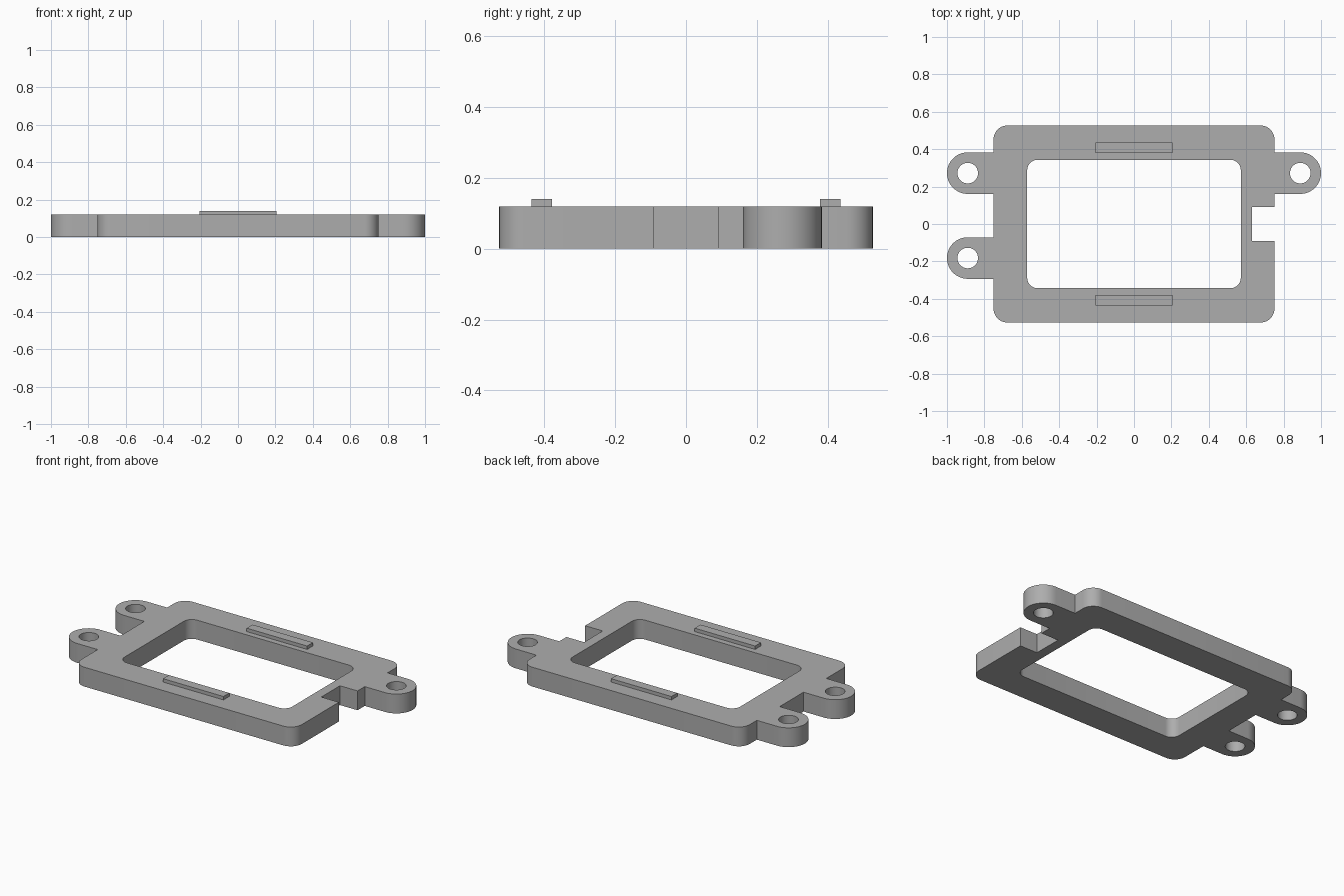
import bpy, bmesh
from math import cos, sin, pi, radians

cube = bpy.data.objects.get("Cube")
if cube:
    bpy.data.objects.remove(cube, do_unlink=True)

grey = bpy.data.materials.new("plain grey")
colour = (0.42, 0.42, 0.42, 1)
grey.diffuse_color = colour
grey.use_nodes = True
grey.node_tree.nodes["Principled BSDF"].inputs["Base Color"].default_value = colour

HALF_X, HALF_Y, THICK = 0.751, 0.527, 0.119
TAB_X, TAB_R, HOLE_R = 0.889, 0.111, 0.055
TAB_BACK, TAB_FRONT = 0.272, -0.182
NOTCH_X, NOTCH_Y = 0.631, 0.091


def arc(cx, cy, r, start, end, steps):
    """Points along an arc, angles in degrees."""
    angles = [radians(start + (end - start) * i / steps) for i in range(steps + 1)]
    return [(cx + r * cos(a), cy + r * sin(a)) for a in angles]


def corner(sx, sy, hx, hy, r, start):
    return arc(sx * (hx - r), sy * (hy - r), r, start, start + 90, 10)


def rounded_rect(hx, hy, r):
    return (corner(1, -1, hx, hy, r, -90) + corner(1, 1, hx, hy, r, 0)
            + corner(-1, 1, hx, hy, r, 90) + corner(-1, -1, hx, hy, r, 180))


def tab(side, y):
    """Counter-clockwise outline of a round-ended ear on one side."""
    start = -90 if side > 0 else 90
    end = arc(side * TAB_X, y, TAB_R, start, start + 180, 32)
    return ([(side * HALF_X, y - side * TAB_R)] + end
            + [(side * HALF_X, y + side * TAB_R)])


def finish(bm, name):
    bmesh.ops.recalc_face_normals(bm, faces=bm.faces)
    mesh = bpy.data.meshes.new(name)
    bm.to_mesh(mesh)
    bm.free()
    mesh.materials.append(grey)
    obj = bpy.data.objects.new(name, mesh)
    bpy.context.collection.objects.link(obj)
    return obj


# Mounting frame: one outline with ears and a cable notch
R = 0.075
notch = [(HALF_X, -NOTCH_Y), (NOTCH_X, -NOTCH_Y), (NOTCH_X, NOTCH_Y), (HALF_X, NOTCH_Y)]
outline = (corner(1, -1, HALF_X, HALF_Y, R, -90) + notch + tab(1, TAB_BACK)
           + corner(1, 1, HALF_X, HALF_Y, R, 0) + corner(-1, 1, HALF_X, HALF_Y, R, 90)
           + tab(-1, TAB_BACK) + tab(-1, TAB_FRONT)
           + corner(-1, -1, HALF_X, HALF_Y, R, 180))

# Window and screw holes
loops = [outline, rounded_rect(0.571, 0.343, 0.055)]
for side, y in ((1, TAB_BACK), (-1, TAB_BACK), (-1, TAB_FRONT)):
    loops.append(arc(side * TAB_X, y, HOLE_R, 0, 360, 40)[:-1])

bm = bmesh.new()
for points in loops:
    verts = [bm.verts.new((x, y, 0)) for x, y in points]
    for a, b in zip(verts, verts[1:] + verts[:1]):
        bm.edges.new((a, b))
bmesh.ops.triangle_fill(bm, edges=bm.edges[:], use_beauty=True, normal=(0, 0, 1))
result = bmesh.ops.extrude_face_region(bm, geom=bm.faces[:], use_keep_orig=True)
top = [v for v in result["geom"] if isinstance(v, bmesh.types.BMVert)]
bmesh.ops.translate(bm, verts=top, vec=(0, 0, THICK))
frame = finish(bm, "mounting_frame")
bpy.ops.object.select_all(action="DESELECT")
frame.select_set(True)
bpy.context.view_layer.objects.active = frame
bpy.ops.object.shade_smooth_by_angle(angle=radians(30))

# Raised ribs on the front and back rails
for name, y in (("front_rib", -0.407), ("back_rib", 0.407)):
    bm = bmesh.new()
    bmesh.ops.create_cube(bm, size=1)
    bmesh.ops.scale(bm, verts=bm.verts, vec=(0.412, 0.057, 0.022))
    bmesh.ops.translate(bm, verts=bm.verts, vec=(0, y, THICK + 0.01))
    finish(bm, name)
